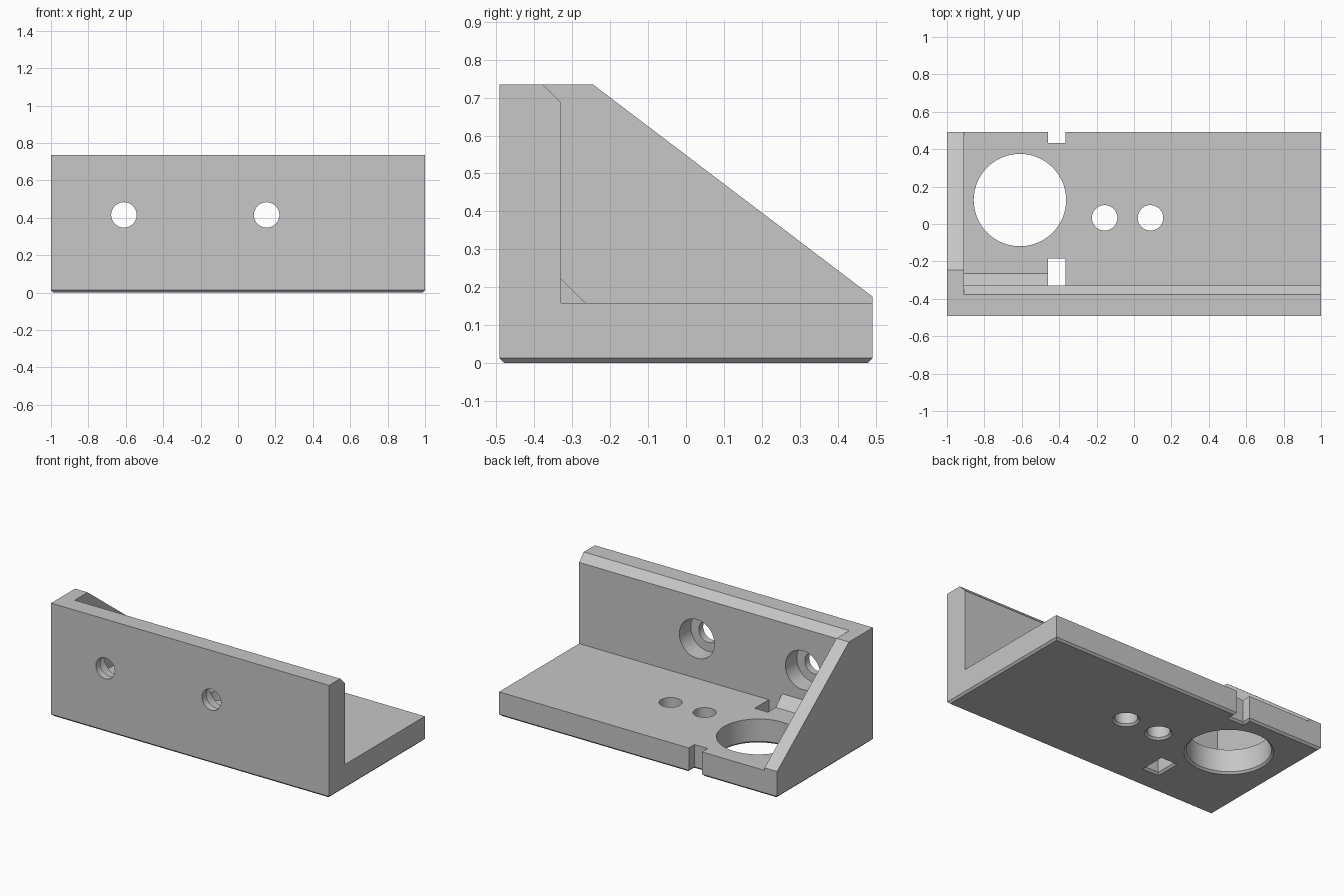
import bpy, bmesh, math
from mathutils import Matrix

if "Cube" in bpy.data.objects:
    bpy.data.objects.remove(bpy.data.objects["Cube"], do_unlink=True)

# Main dimensions
HALF_Y, HEIGHT = 0.492, 0.735
FLOOR, WALL_Y, RIB_X = 0.158, -0.33, -0.91
EDGE = 0.0125

grey = bpy.data.materials.new("plain_grey")
grey.use_nodes = True
colour = (0.57, 0.57, 0.57, 1)
grey.diffuse_color = colour
grey.node_tree.nodes["Principled BSDF"].inputs["Base Color"].default_value = colour


def loft(name, rings, matrix=None):
    """Closed solid through a stack of matching rings of points."""
    bm = bmesh.new()
    loops = [[bm.verts.new(p) for p in ring] for ring in rings]
    n = len(loops[0])
    for a, b in zip(loops, loops[1:]):
        for i in range(n):
            j = (i + 1) % n
            bm.faces.new((a[i], a[j], b[j], b[i]))
    bm.faces.new(loops[0])
    bm.faces.new(loops[-1])
    if matrix:
        bm.transform(matrix)
    bmesh.ops.recalc_face_normals(bm, faces=bm.faces)
    mesh = bpy.data.meshes.new(name)
    bm.to_mesh(mesh)
    bm.free()
    mesh.materials.append(grey)
    obj = bpy.data.objects.new(name, mesh)
    bpy.context.collection.objects.link(obj)
    return obj


def rect(x0, x1, y0, y1, z, grow=0):
    return [(x0 - grow, y0 - grow, z), (x1 + grow, y0 - grow, z),
            (x1 + grow, y1 + grow, z), (x0 - grow, y1 + grow, z)]


def circle(x, y, z, r, sides=64):
    return [(x + r * math.cos(2 * math.pi * i / sides),
             y + r * math.sin(2 * math.pi * i / sides), z) for i in range(sides)]


def side_prism(name, x0, x1, profile):
    return loft(name, [[(x, y, z) for y, z in profile] for x in (x0, x1)])


def cut(body, cutter):
    mod = body.modifiers.new("cut", 'BOOLEAN')
    mod.operation, mod.solver, mod.object = 'DIFFERENCE', 'EXACT', cutter
    bpy.context.view_layer.objects.active = body
    bpy.ops.object.modifier_apply(modifier=mod.name)
    bpy.data.objects.remove(cutter, do_unlink=True)


# Solid block with a chamfered underside
block = (-1, 1, -HALF_Y, HALF_Y)
bracket = loft("angle_bracket", [rect(*block, 0, -EDGE), rect(*block, EDGE), rect(*block, HEIGHT)])

# Space above the floor, leaving a chamfered wall top and a corner fillet
cut(bracket, side_prism("open_space", RIB_X, 1.5, [
    (-0.265, FLOOR), (WALL_Y, 0.222), (WALL_Y, 0.686), (-0.378, HEIGHT),
    (-0.478, 0.837), (1, 0.837), (1, FLOOR)]))
# The fillet ends at the slot
cut(bracket, side_prism("fillet_end", -0.46, 1.5, [
    (WALL_Y, FLOOR), (WALL_Y, 0.3), (-0.2, 0.3), (-0.2, FLOOR)]))
# Sloping edge of the end rib
slope = (0.175 - HEIGHT) / (HALF_Y + 0.246)
cut(bracket, side_prism("rib_slope", -1.5, -0.8, [
    (-0.246 - 0.2, HEIGHT - 0.2 * slope), (0.8, 0.175 + slope * (0.8 - HALF_Y)), (0.8, 1)]))

# Floor holes, each flared at the underside
levels = [(-EDGE, 2 * EDGE), (EDGE, 0), (0.3, 0)]
for x, y, r in [(-0.61, 0.128, 0.247), (-0.157, 0.033, 0.068), (0.088, 0.033, 0.068)]:
    cut(bracket, loft("floor_hole", [circle(x, y, z, r + g) for z, g in levels]))
# Square slot beside the wall and notch in the back edge
for y0, y1, top in [(WALL_Y, -0.185, 0.25), (0.433, 0.7, 0.25)]:
    cut(bracket, loft("slot", [rect(-0.46, -0.365, y0, y1, z, g)
                               for z, g in levels[:2] + [(top, 0)]]))

# Counterbored screw holes through the wall
to_wall = Matrix.Rotation(math.radians(90), 4, 'X')
for x in (-0.61, 0.153):
    for r, y0, y1 in [(0.068, -0.6, -0.2), (0.126, -0.447, -0.2)]:
        cut(bracket, loft("screw_hole", [circle(x, 0.415, -y, r) for y in (y0, y1)], to_wall))

# Round holes smooth, all other edges sharp
bpy.ops.object.select_all(action='DESELECT')
bracket.select_set(True)
bpy.context.view_layer.objects.active = bracket
bpy.ops.object.shade_smooth_by_angle(angle=math.radians(25))
